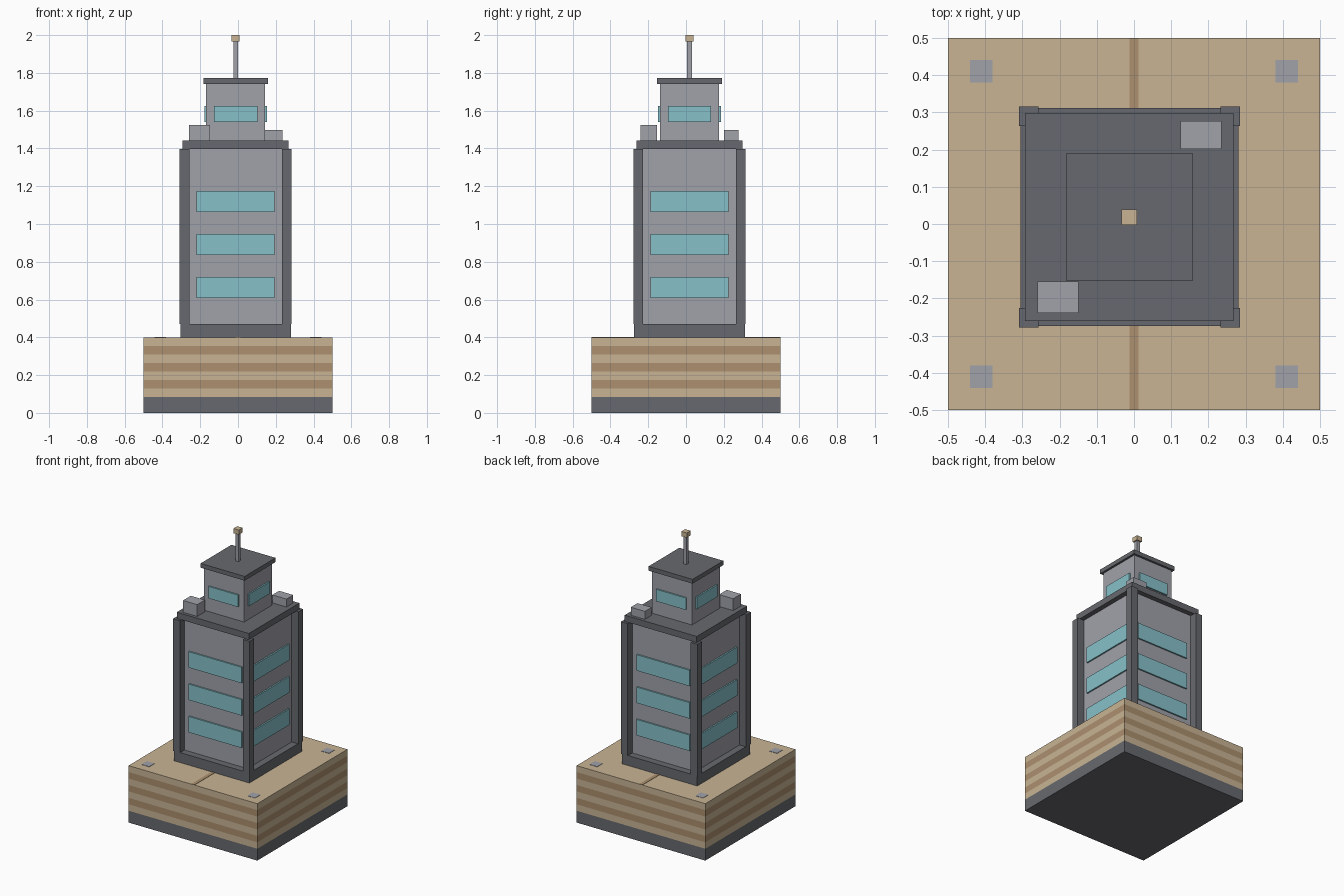
import bpy
import bmesh
from mathutils import Vector

if "Cube" in bpy.data.objects:
    bpy.data.objects.remove(bpy.data.objects["Cube"], do_unlink=True)


def material(name, hex_code):
    """Flat material from an sRGB hex code."""
    def linear(c):
        return c / 12.92 if c <= 0.04045 else ((c + 0.055) / 1.055) ** 2.4
    rgb = [linear(int(hex_code[i:i + 2], 16) / 255) for i in (0, 2, 4)]
    m = bpy.data.materials.new(name)
    m.use_nodes = True
    m.diffuse_color = (*rgb, 1)
    m.node_tree.nodes["Principled BSDF"].inputs["Base Color"].default_value = (*rgb, 1)
    return m


DARK = material("dark grey", "67696E")
WALL = material("light grey", "A0A2AA")
SAND = material("sand", "C8B494")
BROWN = material("brown", "AC906E")
GLASS = material("blue glass", "86C0C9")


def box(name, x, y, z, mat, cuts=()):
    """Box from (min, max) ranges, optionally sliced at given heights."""
    bm = bmesh.new()
    bmesh.ops.create_cube(bm, size=1)
    for v in bm.verts:
        v.co = Vector([r[0] if c < 0 else r[1] for c, r in zip(v.co, (x, y, z))])
    for h in cuts:
        bmesh.ops.bisect_plane(bm, geom=bm.verts[:] + bm.edges[:] + bm.faces[:],
                               plane_co=(0, 0, h), plane_no=(0, 0, 1))
    mesh = bpy.data.meshes.new(name)
    bm.to_mesh(mesh)
    bm.free()
    mesh.materials.append(mat)
    obj = bpy.data.objects.new(name, mesh)
    bpy.context.collection.objects.link(obj)
    return obj


CX, CY = -0.0125, 0.0185  # tower axis


def block(name, half, z, mat):
    """Square block centred on the tower axis."""
    return box(name, (CX - half, CX + half), (CY - half, CY + half), z, mat)


def windows(name, wall, half, z):
    """One window panel on each of the four walls."""
    lo, hi = wall - 0.005, wall + 0.01
    for label, s in (("near", -1), ("far", 1)):
        depth = sorted((s * lo, s * hi))
        box(f"{name}_y_{label}", (CX - half, CX + half),
            [CY + d for d in depth], z, GLASS)
        box(f"{name}_x_{label}", [CX + d for d in depth],
            (CY - half, CY + half), z, GLASS)


# Striped podium: dark footing, then alternating sand and brown bands
foot, top, bands = 0.083, 0.4, 7
step = (top - foot) / bands
podium = box("podium", (-0.5, 0.5), (-0.5, 0.5), (0, top), DARK,
             [foot + i * step for i in range(bands)])
podium.data.materials.append(SAND)
podium.data.materials.append(BROWN)
for f in podium.data.polygons:
    if f.normal.z > 0.5:
        f.material_index = 1
    elif f.center.z > foot:
        f.material_index = 1 + int((f.center.z - foot) / step) % 2

# Path line and corner pads on the podium
box("path_line", (-0.012, 0.012), (-0.5, 0.5), (top, top + 0.002), BROWN)
for sx in (-1, 1):
    for sy in (-1, 1):
        px, py = sx * 0.411, sy * 0.411
        box("corner_pad", (px - 0.03, px + 0.03), (py - 0.03, py + 0.03),
            (top, top + 0.002), WALL)

# Main tower
block("tower_plinth", 0.293, (0.4, 0.47), DARK)
block("tower_body", 0.245, (0.47, 1.4), WALL)
block("tower_roof", 0.28, (1.398, 1.442), DARK)
for sx in (-1, 1):
    for sy in (-1, 1):
        box("corner_pillar", sorted((CX + sx * 0.245, CX + sx * 0.297)),
            sorted((CY + sy * 0.245, CY + sy * 0.297)), (0.47, 1.398), DARK)
for i in range(3):
    z = 0.608 + i * 0.2275
    windows(f"tower_window_{i + 1}", 0.245, 0.206, (z, z + 0.112))

# Upper storey
block("upper_body", 0.156, (1.442, 1.745), WALL)
block("upper_roof", 0.171, (1.742, 1.772), DARK)
windows("upper_window", 0.156, 0.115, (1.54, 1.624))

# Rooftop units
box("roof_unit_front", (-0.259, -0.149), (-0.24, -0.154), (1.442, 1.525), WALL)
box("roof_unit_back", (0.125, 0.235), (0.202, 0.277), (1.442, 1.498), WALL)

# Antenna
block("antenna_mast", 0.012, (1.772, 1.967), WALL)
block("antenna_tip", 0.021, (1.967, 2.0), SAND)
